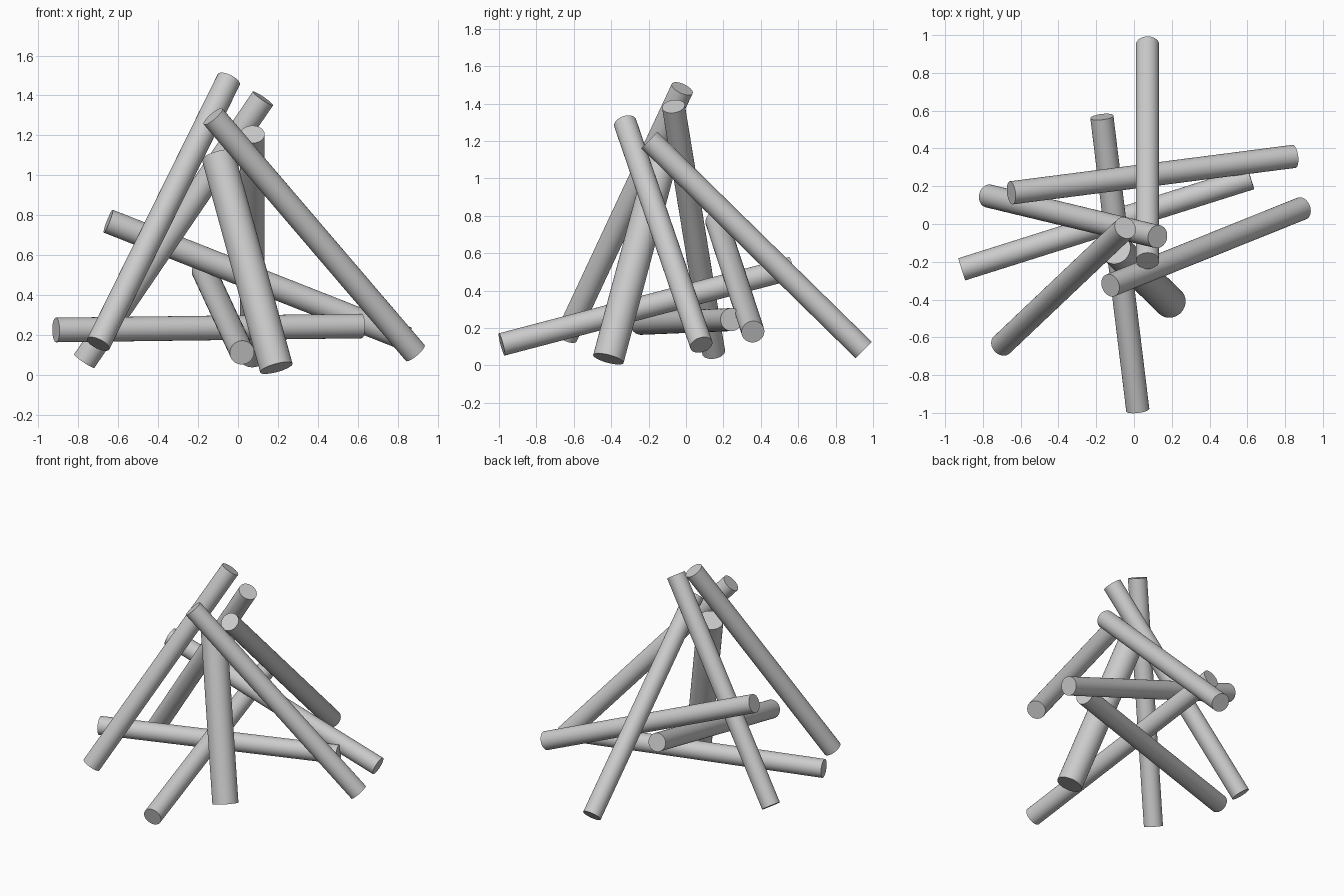
import bpy
from mathutils import Vector

if "Cube" in bpy.data.objects:
    bpy.data.objects.remove(bpy.data.objects["Cube"])


def rod(name, start, end, radius=0.0615):
    """Round bar between two end-cap centres."""
    a, b = Vector(start), Vector(end)
    axis = b - a
    bpy.ops.mesh.primitive_cylinder_add(
        vertices=48, radius=radius, depth=axis.length, location=(a + b) / 2)
    ob = bpy.context.object
    ob.name = name
    ob.rotation_euler = axis.to_track_quat('Z', 'Y').to_euler()
    bpy.ops.object.shade_smooth_by_angle()
    return ob


# Low crossing rods
rod("low_rod_front_to_back", (0.02, -0.985, 0.112), (-0.17, 0.567, 0.52))
rod("low_rod_left_to_right", (-0.912, -0.24, 0.225), (0.618, 0.243, 0.245))
rod("sloping_rod_rear", (-0.65, 0.165, 0.77), (0.847, 0.358, 0.18))

# Steep rods leaning together at the top
rod("leaning_rod_back", (0.072, 0.95, 0.082), (0.072, -0.195, 1.205))
rod("leaning_rod_left", (-0.77, 0.148, 0.07), (0.125, -0.067, 1.385))
rod("leaning_rod_front_left", (-0.70, -0.64, 0.155), (-0.046, -0.02, 1.48))
rod("leaning_rod_right", (0.888, 0.082, 0.11), (-0.125, -0.325, 1.295))

# Thicker, shorter post at the front
rod("thick_front_post", (0.192, -0.415, 0.035), (-0.10, -0.13, 1.10), 0.084)
